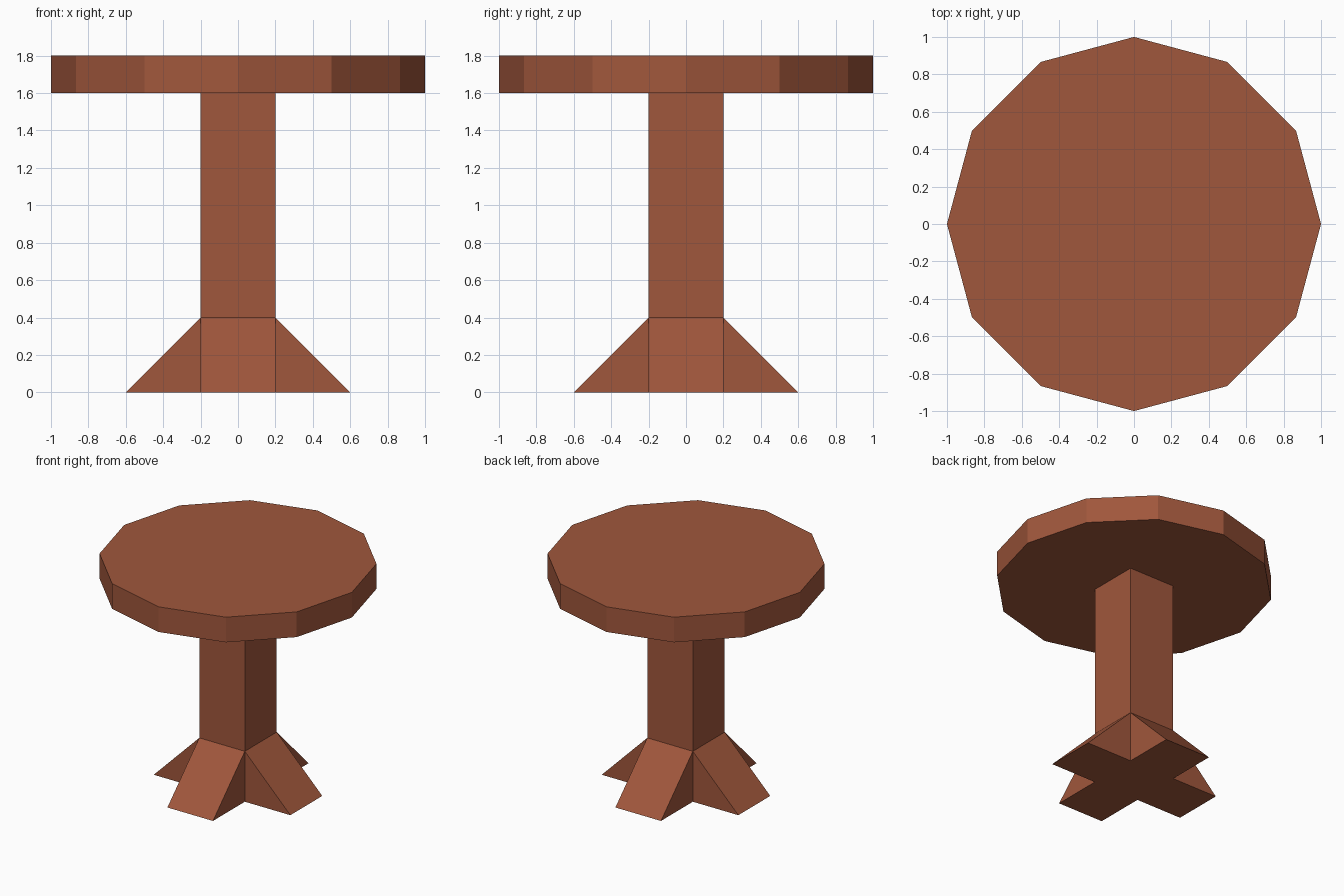
import bpy
import bmesh
from math import pi
from mathutils import Matrix

cube = bpy.data.objects.get("Cube")
if cube:
    bpy.data.objects.remove(cube, do_unlink=True)

# One warm brown wood for the whole table
wood = bpy.data.materials.new("brown wood")
wood.use_nodes = True
wood.diffuse_color = (0.352, 0.095, 0.045, 1)
wood.node_tree.nodes["Principled BSDF"].inputs["Base Color"].default_value = wood.diffuse_color


def add_object(name, bm):
    bmesh.ops.recalc_face_normals(bm, faces=bm.faces)
    mesh = bpy.data.meshes.new(name)
    bm.to_mesh(mesh)
    bm.free()
    mesh.materials.append(wood)
    obj = bpy.data.objects.new(name, mesh)
    bpy.context.collection.objects.link(obj)
    return obj


def add_foot(name, angle):
    # Triangular profile extruded across the width of the post
    bm = bmesh.new()
    profile = [(0.2, 0), (0.6, 0), (0.2, 0.4)]
    face = bm.faces.new([bm.verts.new((x, -0.2, z)) for x, z in profile])
    side = bmesh.ops.extrude_face_region(bm, geom=[face])["geom"]
    moved = [v for v in side if isinstance(v, bmesh.types.BMVert)]
    bmesh.ops.translate(bm, verts=moved, vec=(0, 0.4, 0))
    bmesh.ops.rotate(bm, verts=bm.verts, matrix=Matrix.Rotation(angle, 3, "Z"))
    add_object(name, bm)


# Twelve-sided table top
bm = bmesh.new()
bmesh.ops.create_cone(bm, cap_ends=True, segments=12, radius1=1, radius2=1,
                      depth=0.2, matrix=Matrix.Translation((0, 0, 1.7)))
add_object("table_top", bm)

# Square post
bm = bmesh.new()
bmesh.ops.create_cube(bm, size=1, matrix=Matrix.Translation((0, 0, 0.8))
                      @ Matrix.Diagonal((0.4, 0.4, 1.6, 1)))
add_object("post", bm)

# Four wedge feet around the post
for i, side in enumerate(("left", "back", "right", "front")):
    add_foot(side + "_foot", i * pi / 2)
